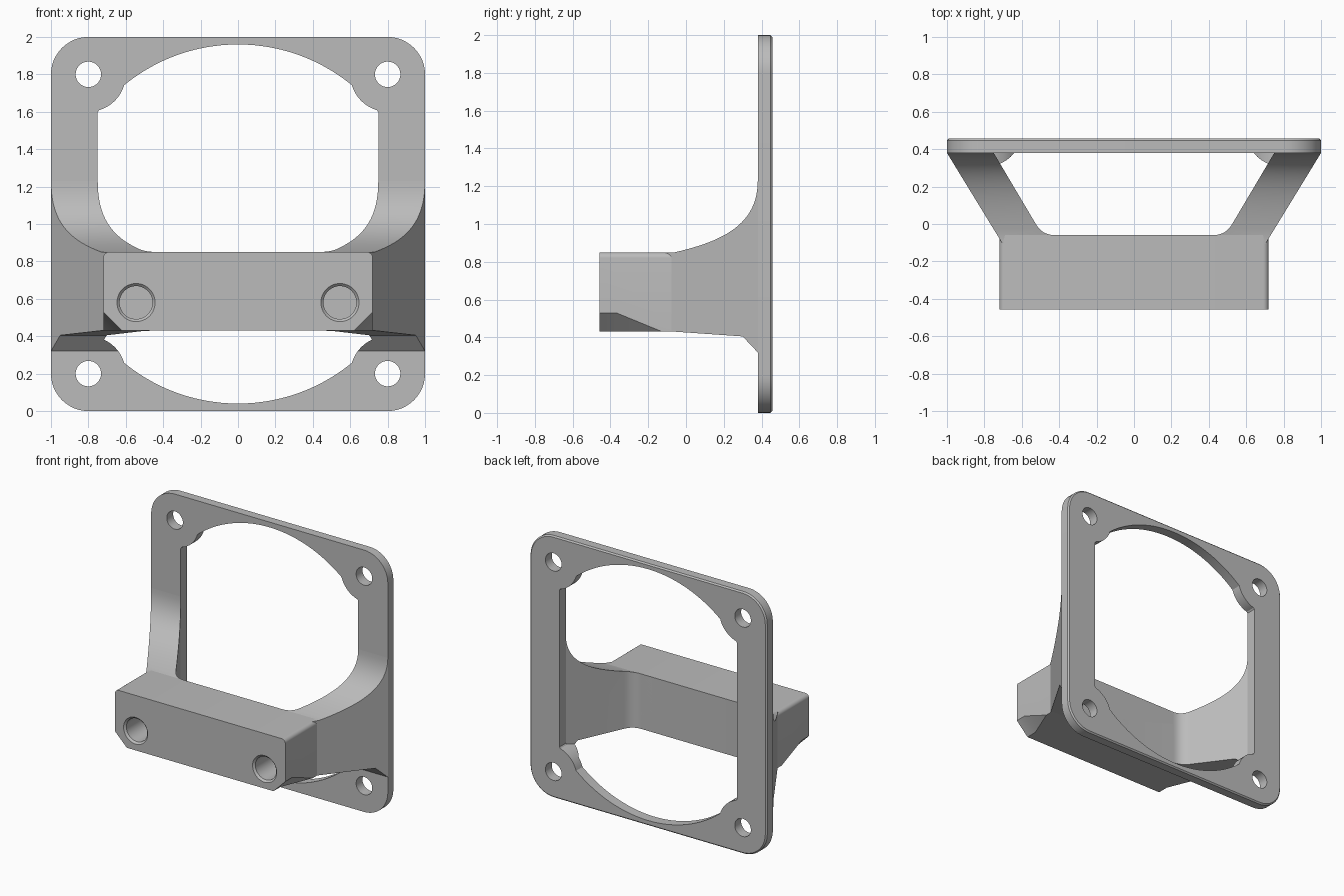
import bpy, bmesh, math
from mathutils import Vector

cube = bpy.data.objects.get("Cube")
if cube:
    bpy.data.objects.remove(cube, do_unlink=True)

grey = bpy.data.materials.new("plain grey")
grey.use_nodes = True
grey.diffuse_color = (0.5, 0.5, 0.5, 1)
grey.node_tree.nodes["Principled BSDF"].inputs["Base Color"].default_value = (0.5, 0.5, 0.5, 1)


def loft(name, rings):
    """Skin matching closed rings and cap both ends."""
    bm = bmesh.new()
    rows = [[bm.verts.new(p) for p in ring] for ring in rings]
    n = len(rows[0])
    for a, b in zip(rows, rows[1:]):
        for i in range(n):
            j = (i + 1) % n
            bm.faces.new((a[i], a[j], b[j], b[i]))
    bm.faces.new(rows[0])
    bm.faces.new(rows[-1])
    bmesh.ops.recalc_face_normals(bm, faces=bm.faces)
    mesh = bpy.data.meshes.new(name)
    bm.to_mesh(mesh)
    bm.free()
    ob = bpy.data.objects.new(name, mesh)
    bpy.context.collection.objects.link(ob)
    mesh.materials.append(grey)
    return ob


def ring_y(points, y):
    return [(x, y, z) for x, z in points]


def arc(cx, cz, r, start, end, n):
    angles = [math.radians(start + (end - start) * i / n) for i in range(n + 1)]
    return [(cx + r * math.cos(a), cz + r * math.sin(a)) for a in angles]


def circle(x, z, r, n=48):
    return arc(x, z, r, 0, 360, n)[:-1]


def rounded_square(half, r):
    pts = []
    for k, (sx, sz) in enumerate([(1, 1), (-1, 1), (-1, -1), (1, -1)]):
        c = half - r
        pts += arc(sx * c, 1 + sz * c, r, 90 * k, 90 * k + 90, 12)
    return pts


def cylinder_y(name, x, z, r, y0, y1, n=48):
    return loft(name, [ring_y(circle(x, z, r, n), y) for y in (y0, y1)])


def boolean(target, cutter, operation):
    mod = target.modifiers.new("cut", 'BOOLEAN')
    mod.object, mod.operation, mod.solver = cutter, operation, 'EXACT'
    bpy.context.view_layer.objects.active = target
    bpy.ops.object.modifier_apply(modifier=mod.name)
    bpy.data.objects.remove(cutter, do_unlink=True)


def finish(ob):
    bpy.ops.object.select_all(action='DESELECT')
    ob.select_set(True)
    bpy.context.view_layer.objects.active = ob
    bpy.ops.object.shade_smooth_by_angle(angle=math.radians(25))


FRONT, BACK, SEAT, FLOOR = -0.457, 0.457, 0.38, -0.06
corners = [(sx * 0.8, 1 + sz * 0.8) for sx in (-1, 1) for sz in (-1, 1)]

# Square flange with a fine chamfer around the back
flange = loft("fan_flange", [
    ring_y(rounded_square(1, 0.2), SEAT),
    ring_y(rounded_square(1, 0.2), BACK - 0.01),
    ring_y(rounded_square(0.99, 0.19), BACK)])

# Opening: a circle with flat sides and a lobe left around every screw hole
opening = cylinder_y("opening", 0, 1, 0.96, 0.3, 0.6, 128)
sides = [(-0.75, 0), (0.75, 0), (0.75, 2), (-0.75, 2)]
boolean(opening, loft("sides", [ring_y(sides, y) for y in (0.2, 0.7)]), 'INTERSECT')
for x, z in corners:
    boolean(opening, cylinder_y("lobe", x, z, 0.2, 0.2, 0.7), 'DIFFERENCE')
boolean(flange, opening, 'DIFFERENCE')
for x, z in corners:
    boolean(flange, cylinder_y("screw_hole", x, z, 0.068, 0.2, 0.7), 'DIFFERENCE')

# Splayed arms: a plan outline trimmed by a curved side profile
bend = []
p0, p1, p2 = Vector((0.525, 0)), Vector((0.49, FLOOR)), Vector((0.42, FLOOR))
for i in range(9):
    t = i / 8
    bend.append(tuple(p0 * (1 - t) ** 2 + p1 * 2 * t * (1 - t) + p2 * t * t))
half = [(0.7, -0.11), (1, SEAT), (1, 0.4), (0.75, 0.4), (0.75, SEAT)] + bend
plan = half + [(-x, y) for x, y in reversed(half)]
arms = loft("support_arms", [[(x, y, z) for x, y in plan] for z in (0.1, 1.5)])
for side in (-1, 1):
    boolean(arms, cylinder_y("lobe", side * 0.8, 0.2, 0.2, 0.3, 0.4), 'UNION')

sweep = []
q = [Vector(p) for p in ((SEAT, 1.23), (SEAT, 1.0), (0.2, 0.91), (FLOOR, 0.85))]
for i in range(25):
    t = i / 24
    s = 1 - t
    sweep.append(tuple(q[0] * s**3 + q[1] * 3 * s * s * t + q[2] * 3 * s * t * t + q[3] * t**3))
profile = [(0.5, 0.32), (0.5, 1.23)] + sweep + [
    (-0.2, 0.845), (-0.2, 0.432), (FLOOR, 0.43), (0.3, 0.405), (SEAT, 0.32)]
boolean(arms, loft("side_profile", [[(x, y, z) for y, z in profile] for x in (-1.2, 1.2)]), 'INTERSECT')

# Mounting block with softened top edges
w, r, low, top = 0.72, 0.03, 0.43, 0.85
section = [(-w, low), (w, low)] + arc(w - r, top - r, r, 0, 90, 6) + arc(r - w, top - r, r, 90, 180, 6)
block = loft("mounting_block", [ring_y(section, y) for y in (FRONT, FLOOR)])

for side in (-1, 1):
    # Lower corner chamfer fading out towards the arms
    def corner(size):
        return [(side * (w + 0.02), low - 0.02), (side * (w + 0.02), low + size), (side * (w - size), low - 0.02)]
    boolean(block, loft("chamfer", [ring_y(corner(s), y) for s, y in
                                    ((0.12, -0.5), (0.12, -0.37), (0.001, -0.08))]), 'DIFFERENCE')
    # Blind screw socket with a bevelled rim
    socket = loft("socket", [ring_y(circle(side * 0.545, 0.58, rad), y) for rad, y in
                             ((0.102, FRONT - 0.01), (0.102, FRONT), (0.088, FRONT + 0.014), (0.088, -0.14))])
    boolean(block, socket, 'DIFFERENCE')

for part in (flange, arms, block):
    finish(part)
